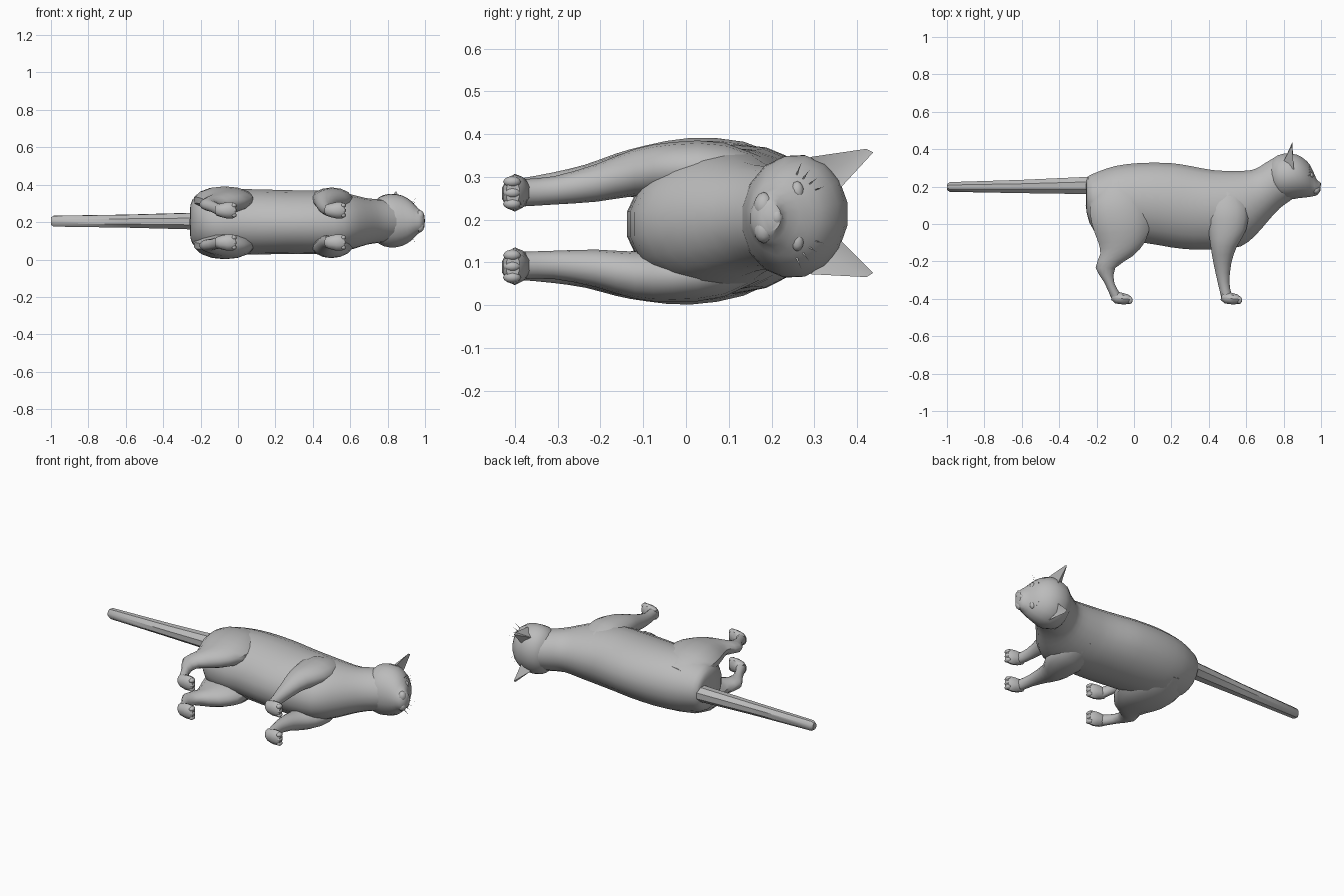
import bpy, bmesh, math
from mathutils import Vector

if "Cube" in bpy.data.objects:
    bpy.data.objects.remove(bpy.data.objects["Cube"])

# The cat lies on its side: x runs tail to nose, y runs feet to back, z is its width
fur = bpy.data.materials.new("grey fur")
fur.diffuse_color = (0.5, 0.5, 0.5, 1)
fur.use_nodes = True
fur.node_tree.nodes["Principled BSDF"].inputs["Base Color"].default_value = fur.diffuse_color


def mid(y):
    """Height of the cat's (slightly tilted) centre plane."""
    return 0.196 + 0.047 * y


def finish(name, bm, angle=40):
    bmesh.ops.recalc_face_normals(bm, faces=bm.faces)
    me = bpy.data.meshes.new(name)
    bm.to_mesh(me)
    bm.free()
    me.materials.append(fur)
    ob = bpy.data.objects.new(name, me)
    bpy.context.collection.objects.link(ob)
    bpy.ops.object.select_all(action='DESELECT')
    ob.select_set(True)
    bpy.context.view_layer.objects.active = ob
    bpy.ops.object.shade_smooth_by_angle(angle=math.radians(angle))
    return ob


def spline(pts, n):
    """Catmull-Rom through the stations."""
    out = []
    for i in range(len(pts) - 1):
        p0, p1, p2, p3 = (pts[max(i - 1, 0)], pts[i], pts[i + 1], pts[min(i + 2, len(pts) - 1)])
        for k in range(n):
            t = k / n
            out.append([0.5 * (2 * b + (c - a) * t + (2 * a - 5 * b + 4 * c - d) * t * t
                               + (3 * b - a - 3 * c + d) * t ** 3)
                        for a, b, c, d in zip(p0, p1, p2, p3)])
    return out + [list(pts[-1])]


def loft(name, stations, side=1, sides=14, n=2, dx=0.0, angle=40):
    """Station: edge point A (x, y), edge point B (x, y), sideways offset, half width."""
    bm = bmesh.new()
    rings = []
    for ax, ay, bx, by, off, hz in spline(stations, n):
        ring = []
        for k in range(sides):
            a = 2 * math.pi * (k + 0.5) / sides
            t = 0.5 + 0.5 * math.cos(a) / math.cos(math.pi / sides)
            y = ay + (by - ay) * t
            z = mid(y) + side * (off + hz * math.sin(a))
            ring.append(bm.verts.new((ax + (bx - ax) * t + dx, y, z)))
        rings.append(ring)
    for r, s in zip(rings, rings[1:]):
        for k in range(sides):
            j = (k + 1) % sides
            bm.faces.new((r[k], r[j], s[j], s[k]))
    bm.faces.new(rings[0])
    bm.faces.new(rings[-1])
    return finish(name, bm, angle)


def ball(name, x, y, off, size, side=1):
    bm = bmesh.new()
    bmesh.ops.create_icosphere(bm, subdivisions=2, radius=1)
    for v in bm.verts:
        v.co = Vector((x + v.co.x * size[0], y + v.co.y * size[1],
                       mid(y) + side * off + v.co.z * size[2]))
    return finish(name, bm)


# Torso and neck
loft("body", [
    (-.258, .10, -.255, .23, 0, .07), (-.24, .01, -.245, .255, 0, .12),
    (-.18, -.07, -.19, .28, 0, .15), (-.08, -.10, -.10, .31, 0, .172),
    (.05, -.10, .04, .327, 0, .175), (.20, -.125, .20, .325, 0, .172),
    (.32, -.137, .30, .31, 0, .17), (.45, -.135, .42, .288, 0, .17),
    (.57, -.12, .52, .284, 0, .16), (.65, -.06, .60, .285, 0, .142),
    (.72, .02, .65, .295, 0, .125), (.78, .085, .70, .325, 0, .118),
    (.85, .135, .75, .355, 0, .115)], sides=18)

# Head tapering to the muzzle
loft("head", [
    (.73, .19, .715, .30, 0, .08), (.76, .14, .745, .352, 0, .125),
    (.82, .13, .80, .376, 0, .145), (.88, .138, .87, .371, 0, .137),
    (.925, .143, .925, .335, 0, .108), (.955, .148, .952, .295, 0, .077),
    (.98, .155, .977, .238, 0, .056), (.998, .18, .996, .222, 0, .032)], sides=16)
ball("nose", .988, .213, 0, (.012, .014, .02))

# Tail with a blunt tip
loft("tail", [
    (-1, .182, -1, .214, 0, .022), (-.985, .172, -.985, .224, 0, .031),
    (-.6, .165, -.6, .236, 0, .037), (-.25, .16, -.25, .252, 0, .047),
    (-.15, .15, -.15, .28, 0, .06)], sides=8, n=1)

HIND = [
    (-.16, .24, .0, .25, .08, .05), (-.232, .12, .06, .15, .108, .072),
    (-.225, .0, .085, .02, .122, .073), (-.19, -.10, .062, -.09, .12, .062),
    (-.18, -.16, -.005, -.17, .118, .048), (-.205, -.235, -.10, -.235, .11, .034),
    (-.16, -.31, -.105, -.315, .10, .029), (-.12, -.40, -.075, -.37, .087, .032)]
FORE = [
    (.43, .22, .56, .22, .08, .04), (.39, .09, .61, .09, .115, .065),
    (.398, -.03, .60, -.03, .125, .062), (.41, -.12, .55, -.12, .12, .055),
    (.425, -.21, .52, -.21, .10, .044), (.447, -.31, .51, -.31, .087, .033),
    (.468, -.40, .52, -.37, .085, .032)]
PAW = [
    (-.122, -.405, -.11, -.365, .086, .028), (-.10, -.425, -.085, -.362, .086, .036),
    (-.06, -.43, -.055, -.37, .086, .044), (-.025, -.428, -.03, -.377, .086, .043),
    (-.012, -.42, -.015, -.39, .086, .034)]

for side, tag in ((1, "upper"), (-1, "lower")):
    # Legs, paws and toes
    loft(tag + "_hind_leg", HIND, side)
    loft(tag + "_front_leg", FORE, side)
    for dx, pair in ((0, "hind"), (.585, "front")):
        loft(f"{tag}_{pair}_paw", PAW, side, sides=10, n=1, dx=dx)
        for i in range(3):
            ball(f"{tag}_{pair}_toe_{i + 1}", -.022 + dx, -.407, .06 + .026 * i,
                 (.015, .021, .013), side)

    # Ear: pointed shell with a hollow front
    bm = bmesh.new()
    inner, outer, back, hollow, tip, tip2 = [
        bm.verts.new((x, y, mid(y) + side * off)) for x, y, off in (
            (.85, .36, .06), (.855, .29, .137), (.80, .335, .10),
            (.838, .34, .10), (.847, .438, .141), (.845, .422, .15))]
    for f in ((inner, back, tip), (back, outer, tip2), (back, tip2, tip),
              (inner, tip, hollow), (hollow, tip, tip2), (outer, hollow, tip2),
              (inner, hollow, back), (hollow, outer, back)):
        bm.faces.new(f)
    finish(tag + "_ear", bm, 30)

    # Eye and muzzle pad
    ball(tag + "_eye", .945, .26, .058, (.015, .016, .024), side)
    ball(tag + "_muzzle_pad", .972, .182, .028, (.024, .024, .032), side)

    # Brow hairs: thin slivers
    bm = bmesh.new()
    for i in range(4):
        x, y, o = .928, .295 - .012 * i, .055 + .012 * i
        pts = ((x, y, o), (x, y - .004, o + .003), (x + .028, y + .03 - .006 * i, o + .012 + .008 * i))
        bm.faces.new([bm.verts.new((px, py, mid(py) + side * po)) for px, py, po in pts])
    finish(tag + "_brow_hairs", bm)
